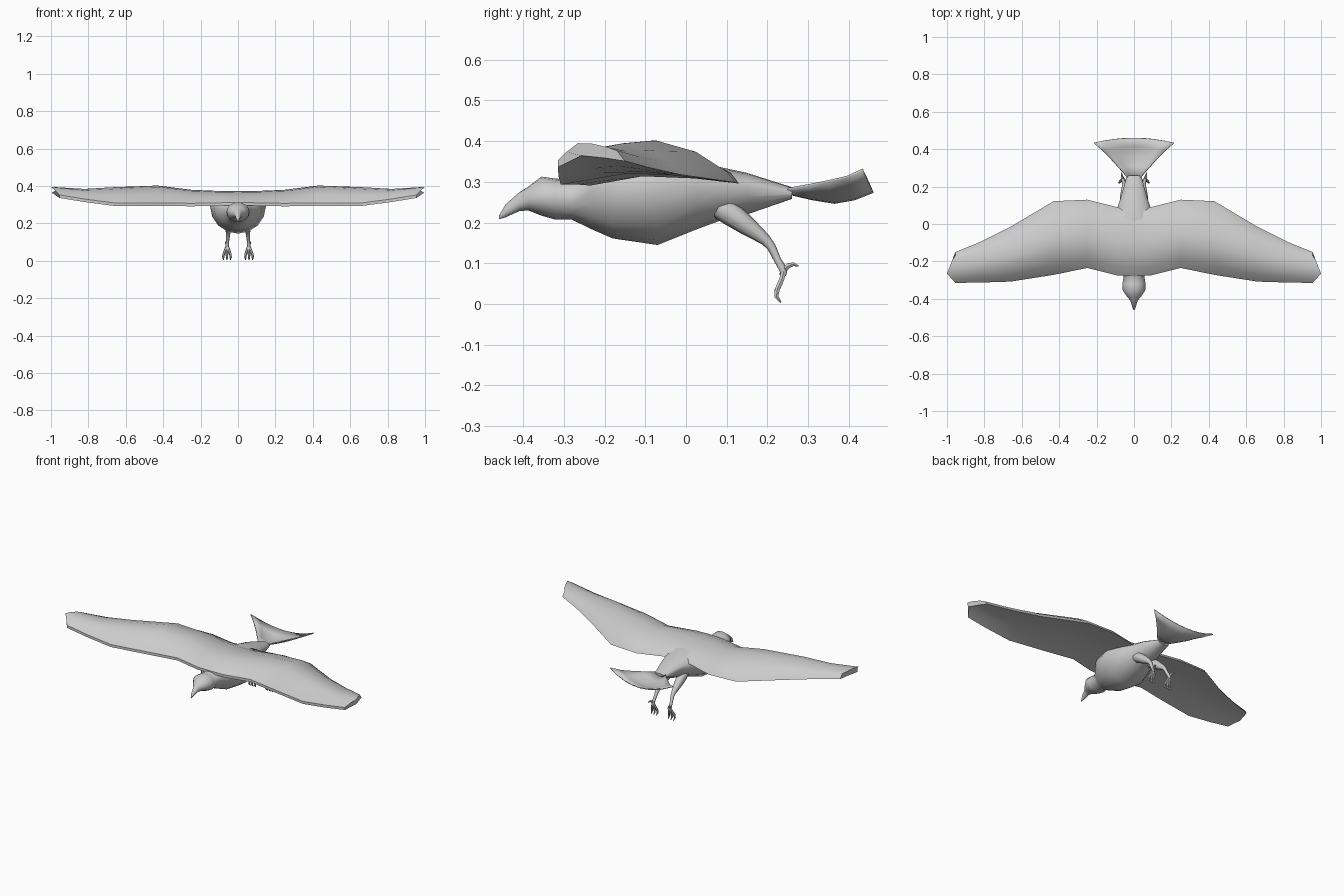
import bpy, bmesh
from math import sin, cos, pi, radians
from mathutils import Vector

if "Cube" in bpy.data.objects:
    bpy.data.objects.remove(bpy.data.objects["Cube"])


def finish(name, bm, mirror=False, angle=50):
    bmesh.ops.recalc_face_normals(bm, faces=bm.faces)
    me = bpy.data.meshes.new(name)
    bm.to_mesh(me)
    bm.free()
    ob = bpy.data.objects.new(name, me)
    bpy.context.collection.objects.link(ob)
    bpy.ops.object.select_all(action='DESELECT')
    ob.select_set(True)
    bpy.context.view_layer.objects.active = ob
    bpy.ops.object.shade_smooth_by_angle(angle=radians(angle))
    if mirror:
        m = ob.modifiers.new("Mirror", 'MIRROR')
        m.use_clip = True
    return ob


def loft(bm, rings, cap_start=True):
    rows = [[bm.verts.new(p) for p in r] for r in rings]
    n = len(rows[0])
    for a, b in zip(rows, rows[1:]):
        for i in range(n):
            j = (i + 1) % n
            bm.faces.new((a[i], a[j], b[j], b[i]))
    if cap_start:
        bm.faces.new(rows[0])
    bm.faces.new(rows[-1])


def tube(bm, path, n=8):
    pts = [Vector(p[:3]) for p in path]
    rings = []
    for i, p in enumerate(pts):
        t = (pts[min(i + 1, len(pts) - 1)] - pts[max(i - 1, 0)]).normalized()
        u = Vector((1, 0, 0))
        u = (u - t * u.dot(t)).normalized()
        v = t.cross(u)
        rings.append([p + (u * cos(2 * pi * k / n) + v * sin(2 * pi * k / n)) * path[i][3]
                      for k in range(n)])
    loft(bm, rings)


# Body with head and hooked beak: y, half width, widest z, top z, bottom z
sections = [
    (-.46, .003, .212, .216, .208), (-.443, .010, .23, .245, .213),
    (-.41, .019, .25, .274, .228), (-.388, .038, .257, .288, .230),
    (-.355, .060, .262, .313, .217), (-.32, .062, .26, .308, .207),
    (-.28, .055, .26, .306, .207), (-.235, .09, .28, .33, .185),
    (-.18, .13, .29, .352, .161), (-.07, .15, .295, .357, .145),
    (.03, .115, .285, .35, .185), (.09, .088, .285, .335, .207),
    (.15, .068, .29, .322, .220), (.26, .038, .272, .287, .258)]
bm = bmesh.new()
N = 16
rings = []
for y, w, zc, top, bot in sections:
    ring = []
    for k in range(N):
        a = 2 * pi * k / N
        s = sin(a)
        ring.append((w * cos(a), y, zc + s * ((top - zc) if s > 0 else (zc - bot))))
    rings.append(ring)
loft(bm, rings)
finish("body", bm)

# Wings: x, lead y, lead z, trail y, trail z, camber, tip bow
stations = [
    (0, -.28, .300, .09, .310, .055, 0),
    (.09, -.275, .298, .09, .307, .058, 0),
    (.25, -.235, .295, .13, .300, .070, 0),
    (.43, -.272, .298, .122, .302, .090, 0),
    (.66, -.308, .297, -.015, .322, .072, 0),
    (.82, -.313, .318, -.095, .340, .043, 0),
    (.955, -.315, .340, -.15, .355, .022, .045)]
bm = bmesh.new()
rings = []
for x, ly, lz, ty, tz, camber, bow in stations:
    def point(f, lift, back=0):
        b = max(0, 1 - abs(f - .3) / .7) if f > .3 else f / .3
        return (x + bow * b, ly + (ty - ly) * f - back,
                lz + (tz - lz) * f + lift + bow * .4 * b)
    top = [point(f, camber * c + .012) for f, c in
           ((0, 0), (.13, .55), (.3, .93), (.5, 1), (.75, .68))]
    top.append(point(1, .022, .02))
    under = [point(f, camber * c - .004) for f, c in
             ((1, 0), (.7, .2), (.35, .3), (0, 0))]
    rings.append(top + under)
loft(bm, rings, cap_start=False)
finish("wings", bm, mirror=True, angle=40)

# Fan tail with raised corners: half width, edge y, edge z, centre y, centre z
tail = [(.036, .25, .283, .25, .272), (.08, .30, .292, .31, .258),
        (.125, .35, .302, .365, .249), (.17, .395, .312, .415, .258),
        (.216, .434, .330, .46, .276)]
bm = bmesh.new()
rows = []
for w, ey, ez, cy, cz in tail:
    rows.append([bm.verts.new((w * u, cy + (ey - cy) * u * u, cz + (ez - cz) * u * u))
                 for u in [i / 4 for i in range(-4, 5)]])
for a, b in zip(rows, rows[1:]):
    for i in range(8):
        bm.faces.new((a[i], a[i + 1], b[i + 1], b[i]))
ob = finish("tail", bm)
m = ob.modifiers.new("Thickness", 'SOLIDIFY')
m.thickness = .006
m.offset = 0

# Legs: feathered thigh, shank and four curled toes
bm = bmesh.new()
tube(bm, [(.045, .06, .25, .025), (.048, .105, .225, .030), (.050, .15, .192, .024),
          (.052, .195, .158, .014), (.053, .21, .14, .011), (.056, .225, .108, .009),
          (.058, .24, .083, .010), (.058, .238, .07, .008)])
for dx in (-.018, 0, .018):
    tube(bm, [(.058, .241, .085, .007), (.058 + dx * .5, .235, .06, .007),
              (.059 + dx, .224, .035, .007), (.059 + dx * 1.1, .222, .018, .006),
              (.059 + dx, .233, .004, .002)], 6)
tube(bm, [(.058, .238, .082, .008), (.062, .252, .094, .007),
          (.066, .264, .098, .005), (.068, .276, .093, .002)], 6)
finish("legs", bm, mirror=True)
